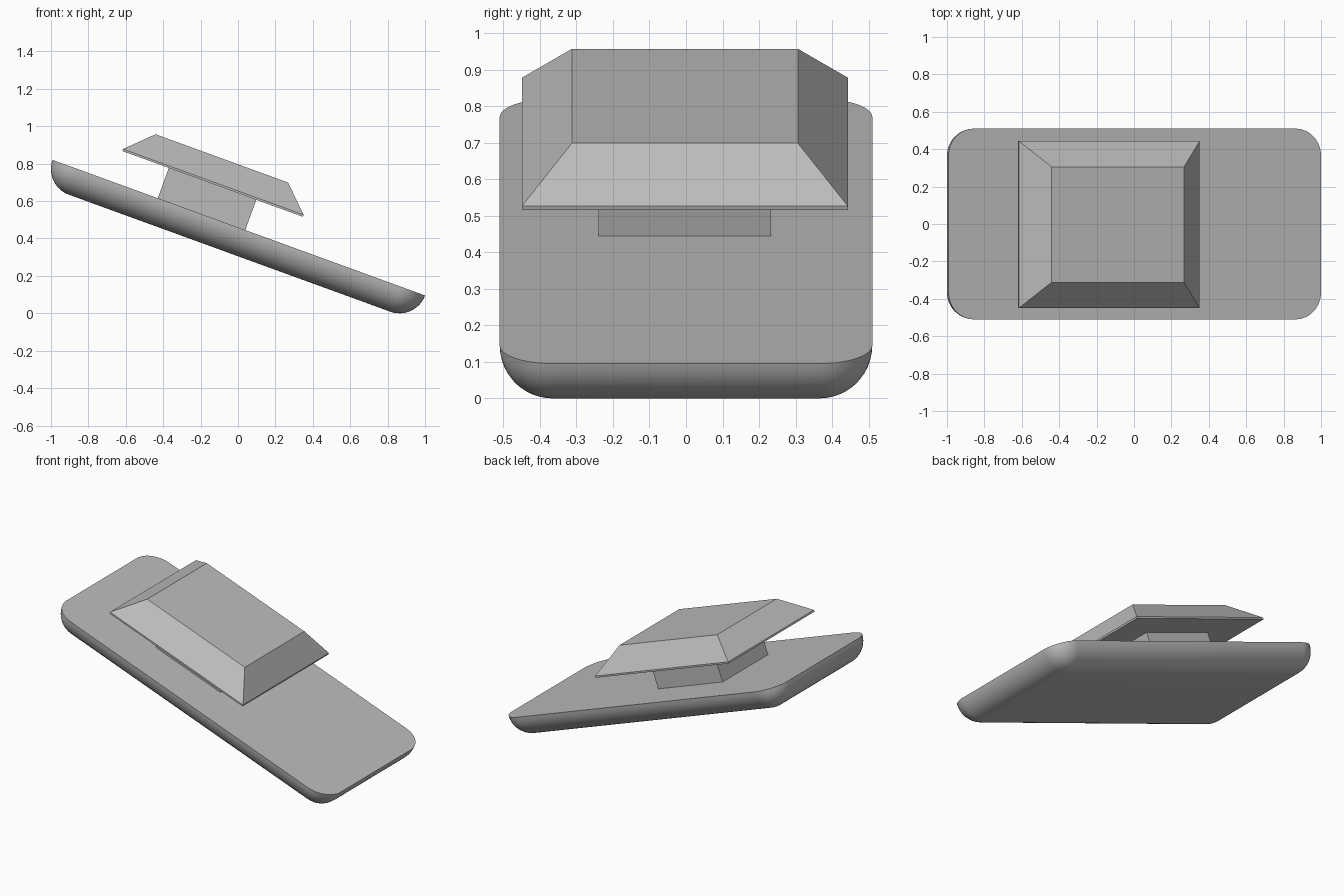
import bpy
import bmesh
import math
from mathutils import Matrix, Vector

cube = bpy.data.objects.get("Cube")
if cube:
    bpy.data.objects.remove(cube, do_unlink=True)

grey = bpy.data.materials.new("plain grey")
grey.use_nodes = True
colour = (0.5, 0.5, 0.5, 1)
grey.diffuse_color = colour
grey.node_tree.nodes["Principled BSDF"].inputs["Base Color"].default_value = colour

# Everything is built upright on the slab's top plane, then tilted together
TILT = Matrix.Translation((0.0043, 0, 0.4578)) @ Matrix.Rotation(math.radians(20), 4, "Y")
RADIUS = 0.145
CENTRE = Vector((-0.212, -0.003, 0))


def add_object(name, bm):
    bmesh.ops.recalc_face_normals(bm, faces=bm.faces)
    mesh = bpy.data.meshes.new(name)
    bm.to_mesh(mesh)
    bm.free()
    mesh.materials.append(grey)
    obj = bpy.data.objects.new(name, mesh)
    bpy.context.collection.objects.link(obj)
    obj.matrix_world = TILT
    return obj


def box(bm, half_x, half_y, low, high, centre=Vector()):
    size = Matrix.Diagonal((2 * half_x, 2 * half_y, high - low, 1))
    move = Matrix.Translation(centre + Vector((0, 0, (low + high) / 2)))
    return bmesh.ops.create_cube(bm, size=1, matrix=move @ size)["verts"]


# Slab: the lower half of a fully rounded box, with a flat sharp-edged top
bm = bmesh.new()
box(bm, 1.0596, 0.51, -RADIUS, 3 * RADIUS)
bmesh.ops.bevel(bm, geom=bm.edges[:], offset=RADIUS, offset_type="OFFSET",
                segments=12, profile=0.5, affect="EDGES")
bmesh.ops.bisect_plane(bm, geom=bm.verts[:] + bm.edges[:] + bm.faces[:], dist=1e-5,
                       plane_co=(0, 0, 0), plane_no=(0, 0, 1), clear_outer=True)
rim = [e for e in bm.edges if e.is_boundary]
bmesh.ops.holes_fill(bm, edges=rim, sides=0)
slab = add_object("base_slab", bm)
bpy.ops.object.select_all(action="DESELECT")
slab.select_set(True)
bpy.context.view_layer.objects.active = slab
bpy.ops.object.shade_smooth_by_angle(angle=math.radians(30))

# Stem: plain block between the slab and the cap
bm = bmesh.new()
box(bm, 0.249, 0.236, 0, 0.173, CENTRE)
add_object("stem", bm)

# Cap: thin plate whose top face rises and narrows into a sloped block
bm = bmesh.new()
box(bm, 0.514, 0.446, 0.172, 0.183, CENTRE)
bm.faces.ensure_lookup_table()
top = max(bm.faces, key=lambda f: f.calc_center_median().z)
raised = bmesh.ops.extrude_face_region(bm, geom=[top])["geom"]
bmesh.ops.delete(bm, geom=[top], context="FACES_ONLY")
for v in raised:
    if isinstance(v, bmesh.types.BMVert):
        side = v.co - CENTRE
        v.co.x -= math.copysign(0.137, side.x)
        v.co.y -= math.copysign(0.137, side.y)
        v.co.z = 0.317
add_object("cap", bm)
